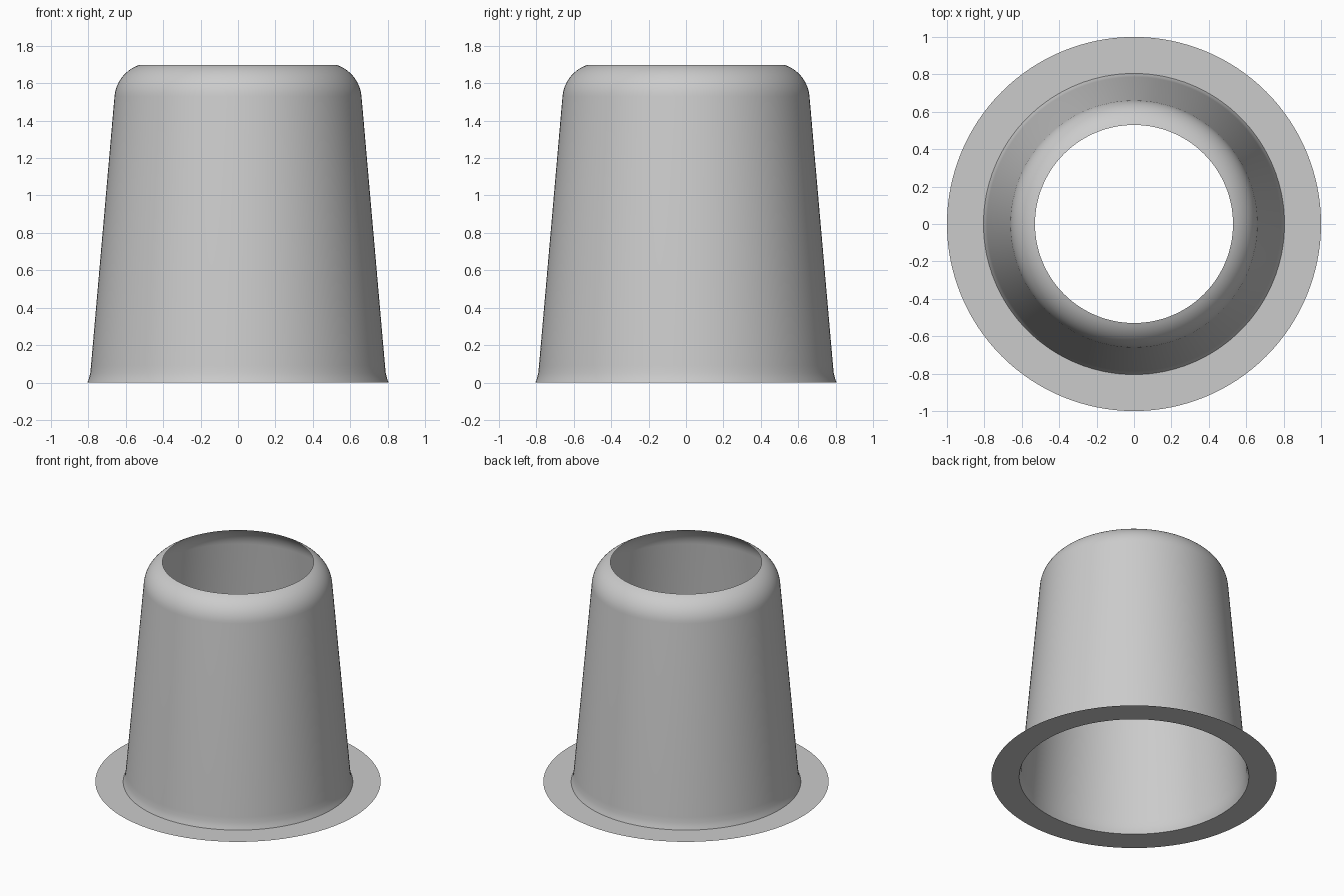
import bpy
import bmesh
from math import cos, sin, radians, tau

SEGMENTS = 128

cube = bpy.data.objects.get("Cube")
if cube:
    bpy.data.objects.remove(cube, do_unlink=True)

# Single plain grey
grey = bpy.data.materials.new("plain grey")
grey.use_nodes = True
colour = (0.6, 0.6, 0.6, 1)
grey.diffuse_color = colour
grey.node_tree.nodes["Principled BSDF"].inputs["Base Color"].default_value = colour


def lathe(name, profile):
    """Revolve an open (radius, height) profile into a thin sheet."""
    bm = bmesh.new()
    rings = [[bm.verts.new((r * cos(tau * i / SEGMENTS), r * sin(tau * i / SEGMENTS), z))
              for i in range(SEGMENTS)] for r, z in profile]
    for low, high in zip(rings, rings[1:]):
        for i in range(SEGMENTS):
            j = (i + 1) % SEGMENTS
            bm.faces.new((low[i], low[j], high[j], high[i]))
    mesh = bpy.data.meshes.new(name)
    bm.to_mesh(mesh)
    bm.free()
    mesh.materials.append(grey)
    obj = bpy.data.objects.new(name, mesh)
    bpy.context.collection.objects.link(obj)
    bpy.ops.object.select_all(action="DESELECT")
    obj.select_set(True)
    bpy.context.view_layer.objects.active = obj
    bpy.ops.object.shade_smooth_by_angle(angle=radians(35))
    return obj


# Flat flange lying on the ground
lathe("base_flange", [(1, 0), (0.805, 0)])

# Tapered wall with a small flare at the foot and a rounded, open shoulder
foot = [(0.805, 0), (0.797, 0.022), (0.79, 0.05), (0.786, 0.09)]
shoulder = [(0.466 + 0.195 * cos(radians(a)), 1.513 + 0.195 * sin(radians(a)))
            for a in range(5, 72, 6)]
lathe("tapered_sleeve", foot + shoulder)
